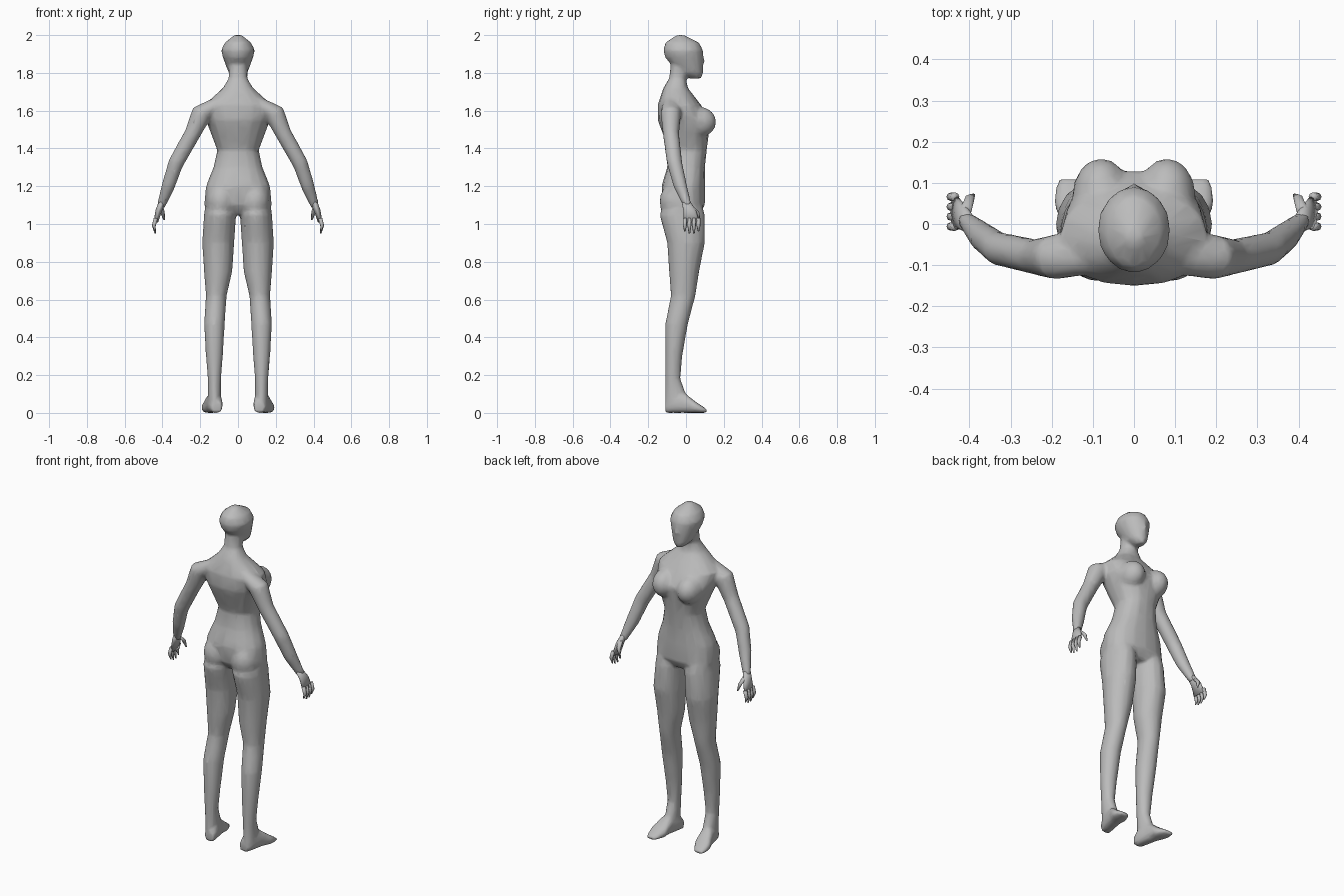
import bpy, bmesh
from math import cos, sin, pi, copysign
from mathutils import Vector, Matrix

cube = bpy.data.objects.get("Cube")
if cube:
    bpy.data.objects.remove(cube)

grey = (0.5, 0.5, 0.5, 1)
skin = bpy.data.materials.new("plain_grey")
skin.use_nodes = True
skin.diffuse_color = grey
skin.node_tree.nodes["Principled BSDF"].inputs["Base Color"].default_value = grey

across, forward, up = Vector((1, 0, 0)), Vector((0, 1, 0)), Vector((0, 0, 1))


def loft(bm, rings, u=across, v=forward, sides=16, power=2):
    """Closed skin through rings of (centre, radius along u, radius along v)."""
    def rounded(value):
        return copysign(abs(value) ** (2 / power), value)

    loops = []
    for centre, radius_u, radius_v in rings:
        loop = []
        for step in range(sides):
            angle = 2 * pi * step / sides
            offset = u * radius_u * rounded(cos(angle)) + v * radius_v * rounded(sin(angle))
            loop.append(bm.verts.new(Vector(centre) + offset))
        loops.append(loop)
    for low, high in zip(loops, loops[1:]):
        for i in range(sides):
            j = (i + 1) % sides
            bm.faces.new((low[i], low[j], high[j], high[i]))
    bm.faces.new(loops[0][::-1])
    bm.faces.new(loops[-1])


def stack(bm, rows, power=2):
    """Horizontal rings from (height, left, right, back, front)."""
    rings = []
    for height, left, right, back, front in rows:
        centre = ((left + right) / 2, (back + front) / 2, height)
        rings.append((centre, (right - left) / 2, (front - back) / 2))
    loft(bm, rings, power=power)


def symmetric_stack(bm, rows, power=2):
    """Centred rings from (height, half width, back, front)."""
    stack(bm, [(height, -half, half, back, front) for height, half, back, front in rows], power)


def ball(bm, centre, size):
    placement = Matrix.Translation(centre) @ Matrix.Diagonal((*size, 1))
    bmesh.ops.create_uvsphere(bm, u_segments=16, v_segments=10, radius=1, matrix=placement)


def mirror(bm, first):
    """Copy everything added since vertex number first to the other side."""
    bm.verts.ensure_lookup_table()
    fresh = bm.verts[first:]
    faces = {face for vert in fresh for face in vert.link_faces}
    copies = bmesh.ops.duplicate(bm, geom=fresh + list(faces))["geom"]
    for item in copies:
        if isinstance(item, bmesh.types.BMVert):
            item.co.x *= -1


def finish(name, bm):
    bmesh.ops.recalc_face_normals(bm, faces=bm.faces)
    mesh = bpy.data.meshes.new(name)
    bm.to_mesh(mesh)
    bm.free()
    mesh.materials.append(skin)
    mesh.shade_smooth()
    obj = bpy.data.objects.new(name, mesh)
    bpy.context.collection.objects.link(obj)
    return obj


body = bmesh.new()

# torso and neck
symmetric_stack(body, [
    (1.05, .08, -.08, .07), (1.1, .18, -.12, .1), (1.2, .17, -.13, .1),
    (1.3, .13, -.1, .1), (1.39, .11, -.09, .11), (1.55, .17, -.15, .13),
    (1.63, .18, -.15, .08), (1.72, .08, -.12, .01), (1.77, .05, -.09, 0),
    (1.85, .05, -.08, .02)], power=2.3)

# head with a narrow jaw, and nose
symmetric_stack(body, [
    (1.77, .02, .02, .08), (1.8, .05, -.04, .09), (1.88, .08, -.11, .09),
    (1.92, .09, -.12, .09), (1.96, .07, -.11, .07), (2, .02, -.05, -.01)])
symmetric_stack(body, [(1.84, .02, .05, .09), (1.86, .02, .05, .1), (1.91, .01, .05, .09)])

# everything from here on is built on one side and mirrored
half = len(body.verts)

# chest and seat
ball(body, (.08, .07, 1.54), (.07, .09, .08))
ball(body, (.09, -.05, 1.12), (.08, .09, .1))

# leg
stack(body, [
    (1.12, .02, .17, -.11, .08), (1.05, .01, .18, -.14, .1), (.9, .02, .19, -.1, .1),
    (.75, .03, .18, -.09, .07), (.62, .06, .17, -.08, .05), (.47, .07, .18, -.11, .01),
    (.3, .08, .17, -.11, -.02), (.18, .09, .16, -.11, -.03), (.1, .09, .16, -.11, 0),
    (.04, .09, .16, -.11, .03)])

# foot: every ring rests on the ground, and the toes turn outward
foot = []
for y, half_width, half_height in [(-.11, .03, .03), (-.07, .04, .05), (0, .04, .05),
                                   (.05, .05, .03), (.11, .03, .01)]:
    foot.append(((.135 + y / 5, y, half_height), half_width, half_height))
loft(body, foot, across, up, power=2.6)

# arm: round rings square to its slope
slope = Vector((.88, 0, .47))
arm = [((.09, -.08, 1.65), .04), ((.19, -.08, 1.59), .055), ((.24, -.08, 1.48), .043),
       ((.33, -.06, 1.32), .041), ((.37, -.03, 1.2), .036), ((.41, .01, 1.09), .022)]
loft(body, [(centre, radius, radius) for centre, radius in arm], forward, slope)

mirror(body, half)
body = finish("body", body)

# fuse the overlapping volumes, soften the joins and return to a light mesh
fuse = body.modifiers.new("fuse", "REMESH")
fuse.mode = "VOXEL"
fuse.voxel_size = .009
fuse.use_smooth_shade = True
soften = body.modifiers.new("soften", "SMOOTH")
soften.factor = .5
soften.iterations = 6
lighten = body.modifiers.new("lighten", "DECIMATE")
lighten.ratio = .12

# hands
for side, name in ((1, "left_hand"), (-1, "right_hand")):
    hand = bmesh.new()
    palm_normal = Vector((.96, 0, .27))
    # palm
    loft(hand, [((.4, 0, 1.12), .023, .018), ((.42, .02, 1.07), .034, .017),
                ((.435, .03, 1.01), .042, .012)], forward, palm_normal)
    # four fingers, the middle two longest
    for i in range(4):
        y = -.006 + .024 * i
        tip = .944 + .006 * abs(2 * i - 3)
        finger = [((.435, y, 1.03), .011), ((.446, y, .99), .01), ((.438, y, tip), .004)]
        loft(hand, [(centre, radius, radius) for centre, radius in finger],
             forward, palm_normal, sides=8)
    # thumb
    thumb = [((.41, .03, 1.09), .015), ((.4, .06, 1.06), .012), ((.39, .07, 1.02), .004)]
    loft(hand, [(centre, radius, radius) for centre, radius in thumb],
         forward, across, sides=8)
    for vert in hand.verts:
        vert.co.x *= side
    finish(name, hand)
